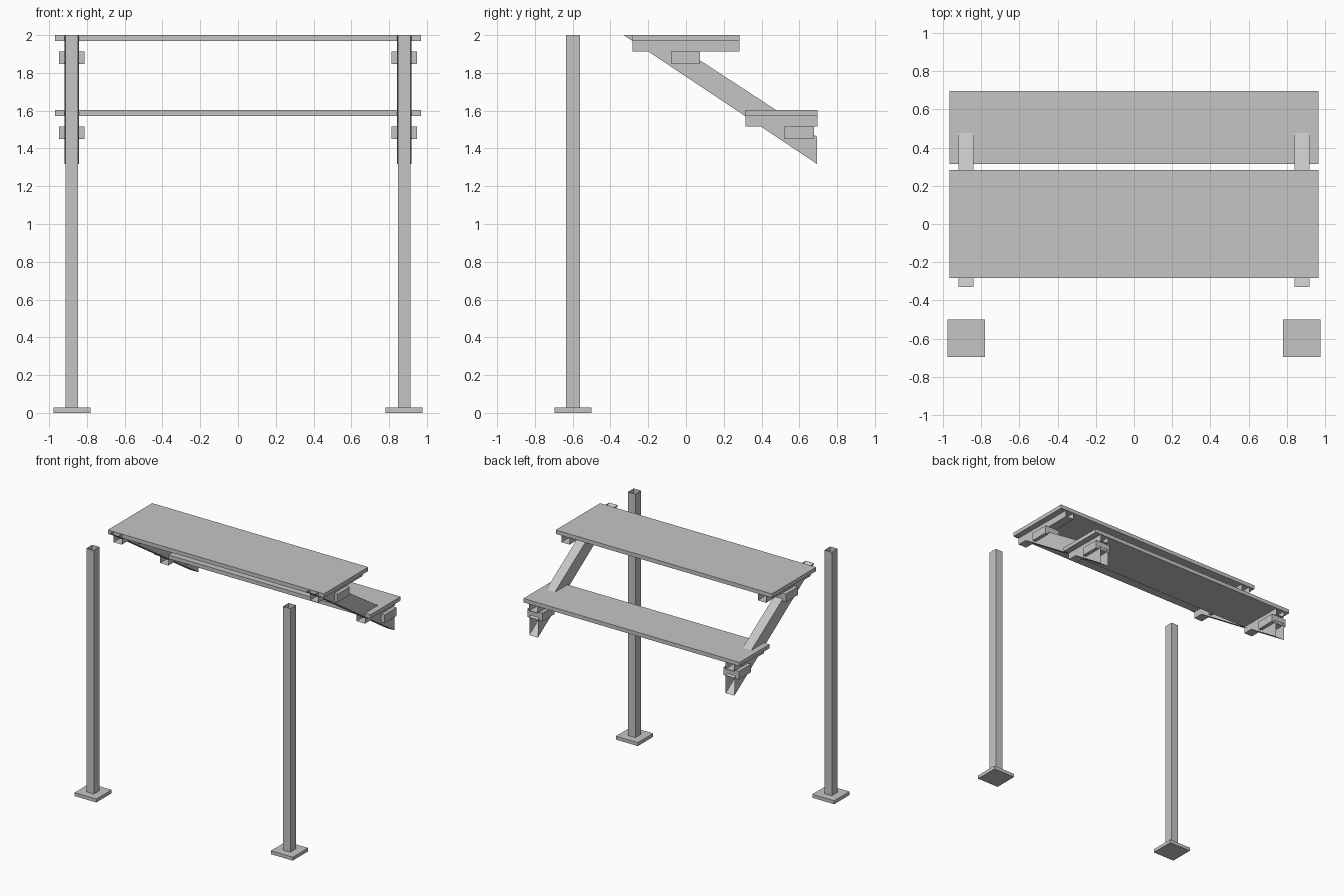
import bpy
import bmesh

cube = bpy.data.objects.get("Cube")
if cube:
    bpy.data.objects.remove(cube, do_unlink=True)

steel = bpy.data.materials.new("light_grey_steel")
steel.use_nodes = True
colour = (0.56, 0.56, 0.56, 1)
steel.diffuse_color = colour
steel.node_tree.nodes["Principled BSDF"].inputs["Base Color"].default_value = colour

SIDE_X = 0.88      # distance of posts and stringers from the middle
POST_Y = -0.598


def finish(name, bm):
    bmesh.ops.recalc_face_normals(bm, faces=bm.faces)
    mesh = bpy.data.meshes.new(name)
    bm.to_mesh(mesh)
    bm.free()
    mesh.materials.append(steel)
    obj = bpy.data.objects.new(name, mesh)
    bpy.context.collection.objects.link(obj)
    return obj


def box(name, x, y, z, open_axis=None):
    """Box from min/max ranges; open_axis leaves both ends of that axis open."""
    bm = bmesh.new()
    bmesh.ops.create_cube(bm, size=1)
    for v in bm.verts:
        v.co = [r[0] if c < 0 else r[1] for r, c in zip((x, y, z), v.co)]
    if open_axis is not None:
        bm.normal_update()
        ends = [f for f in bm.faces if abs(f.normal[open_axis]) > 0.9]
        bmesh.ops.delete(bm, geom=ends, context='FACES_ONLY')
    return finish(name, bm)


def around(centre, half):
    return (centre - half, centre + half)


def stringer(name, x):
    """Sloping hollow tube, cut level at the top and upright at the back."""
    low = [(-0.33, 2.0), (0.693, 1.318)]
    high = [(-0.13, 2.0), (0.693, 1.462)]
    bm = bmesh.new()
    rings = []
    for (yl, zl), (yh, zh) in zip(low, high):
        a, b = around(x, 0.039)
        rings.append([bm.verts.new(p) for p in
                      ((a, yl, zl), (b, yl, zl), (b, yh, zh), (a, yh, zh))])
    for i in range(4):
        j = (i + 1) % 4
        bm.faces.new((rings[0][i], rings[0][j], rings[1][j], rings[1][i]))
    return finish(name, bm)


# Treads: name, depth range, top height, bracket depth range
treads = [
    ("upper", (-0.283, 0.284), 2.0, (-0.08, 0.075)),
    ("lower", (0.314, 0.697), 1.603, (0.52, 0.677)),
]
for name, depth, top, bracket in treads:
    box(name + "_tread", (-0.968, 0.968), depth, (top - 0.032, top))

# Supports on both sides
for side, x in (("left", SIDE_X), ("right", -SIDE_X)):
    box(side + "_base_plate", around(x, 0.098), around(POST_Y, 0.098), (0, 0.028))
    box(side + "_post", around(x, 0.033), around(POST_Y, 0.037), (0.028, 2.0), 2)
    stringer(side + "_stringer", x)
    for name, depth, top, bracket in treads:
        box(f"{side}_{name}_bearer", around(x, 0.037), depth,
            (top - 0.086, top - 0.032), 1)
        box(f"{side}_{name}_bracket", around(x, 0.068), bracket,
            (top - 0.152, top - 0.086))
